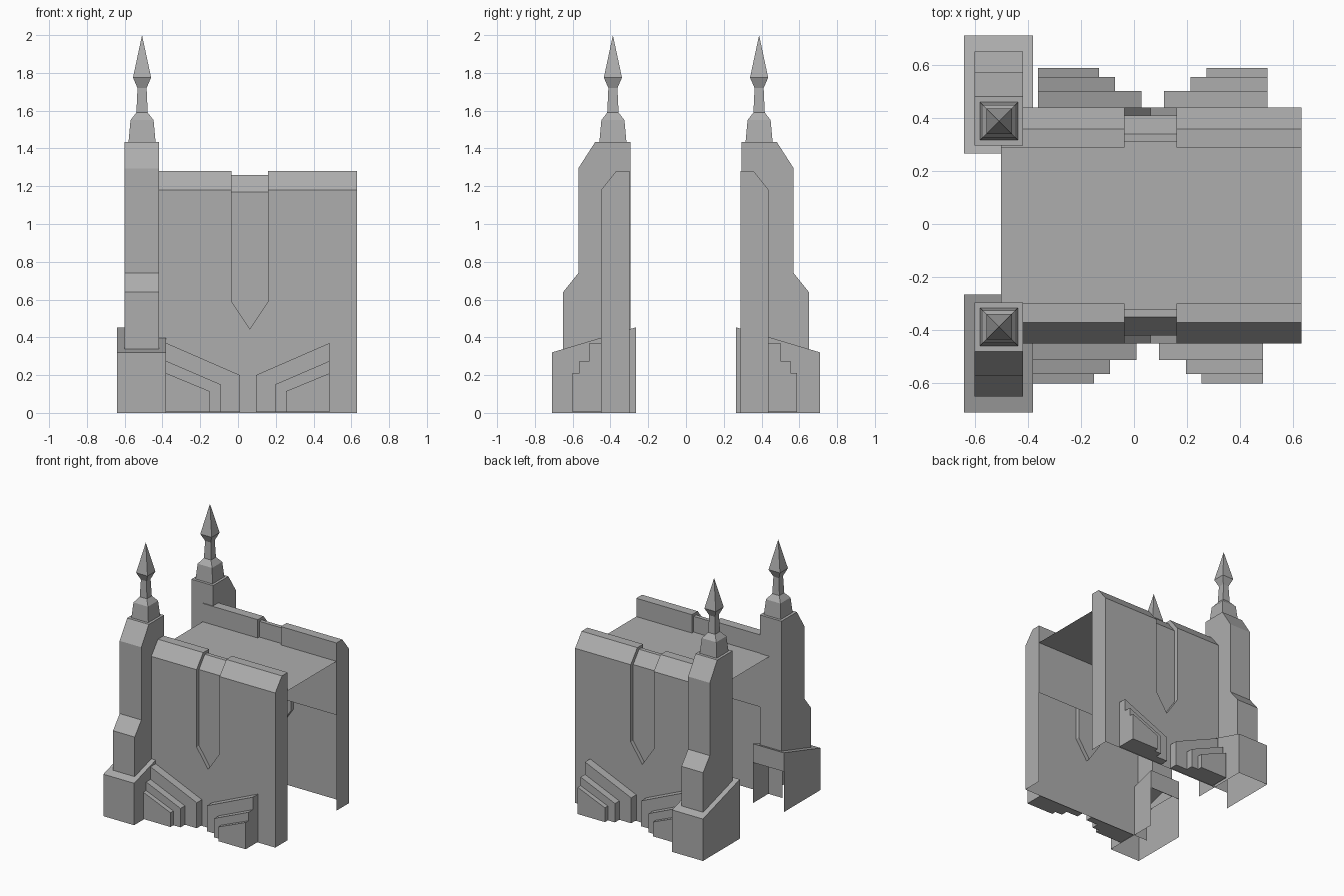
import bpy, bmesh

if "Cube" in bpy.data.objects:
    bpy.data.objects.remove(bpy.data.objects["Cube"])

# single flat colour
grey = bpy.data.materials.new("stone grey")
grey.diffuse_color = (0.42, 0.42, 0.42, 1)
grey.use_nodes = True
grey.node_tree.nodes["Principled BSDF"].inputs["Base Color"].default_value = grey.diffuse_color


def make(name, faces, side=1, dx=0.0, dy=0.0):
    """Mesh from coordinate faces laid out for the front; side=-1 mirrors to the back."""
    bm = bmesh.new()
    for f in faces:
        bm.faces.new([bm.verts.new((x + dx, y * side + dy, z)) for x, y, z in f])
    bmesh.ops.remove_doubles(bm, verts=bm.verts, dist=1e-5)
    bmesh.ops.recalc_face_normals(bm, faces=bm.faces)
    me = bpy.data.meshes.new(name)
    bm.to_mesh(me)
    bm.free()
    me.materials.append(grey)
    ob = bpy.data.objects.new(name, me)
    bpy.context.collection.objects.link(ob)
    return ob


def strip(x0, x1, profile):
    """Quads spanning x0..x1 along a (y, z) profile."""
    return [[(x0, *a), (x1, *a), (x1, *b), (x0, *b)]
            for a, b in zip(profile, profile[1:])]


def xsolid(x0, x1, profile):
    """(y, z) profile extruded along x with end caps, open from last to first point."""
    return strip(x0, x1, profile) + [[(x, *p) for p in profile] for x in (x0, x1)]


X0, X1 = -0.50, 0.63             # wall ends
S0, SM, S1 = -0.035, 0.0625, 0.16  # slot left, tip, right
ROOF = 1.14
OUT = [(-0.45, 1.18), (-0.37, 1.28), (-0.30, 1.28), (-0.30, ROOF)]
INS = [(-0.42, 1.17), (-0.35, 1.26), (-0.32, 1.26), (-0.32, ROOF)]


def wall_faces():
    slot = [(S1, 0.59), (SM, 0.445), (S0, 0.59)]
    # outer sheet with the pointed slot left open
    f = [[(x, -0.45, z) for x, z in
          [(X0, 0), (X1, 0), (X1, 1.18), (S1, 1.18)] + slot + [(S0, 1.18), (X0, 1.18)]]]
    # bevelled crest each side of the slot
    f += strip(X0, S0, OUT[:3]) + strip(S1, X1, OUT[:3])
    # inner sheet stops part way down
    f.append([(x, -0.30, z) for x, z in
              [(X0, 0.73), (X1, 0.73), (X1, 1.28), (S1, 1.28), (S1, ROOF),
               (S0, ROOF), (S0, 1.28), (X0, 1.28)]])
    # recessed slot panel, crest and side walls
    f.append([(x, -0.42, z) for x, z in slot + [(S0, 1.17), (S1, 1.17)]])
    f += strip(S0, S1, INS)
    f += strip(S0, S1, [INS[3], OUT[3]])
    for s in (S0, S1):
        o = [(-0.45, 0.59)] + OUT
        i = [(-0.42, 0.59)] + INS
        for k in range(4):
            f.append([(s, *o[k]), (s, *o[k + 1]), (s, *i[k + 1]), (s, *i[k])])
    for (xa, za), (xb, zb) in zip(slot, slot[1:]):
        f.append([(xa, -0.45, za), (xb, -0.45, zb), (xb, -0.42, zb), (xa, -0.42, za)])
    # end cap
    f.append([(X1, *p) for p in [(-0.45, 0)] + OUT[:3] + [(-0.30, 0)]])
    return f


def base_faces():
    p = [(-0.71, 0), (-0.71, 0.32), (-0.265, 0.453), (-0.265, 0.31)]
    x0, x1 = -0.64, -0.38
    f = strip(x0, x1, p)
    f += [[(x, *q) for q in p + [(-0.265, 0)]] for x in (x0, x1)]
    return f


def spire_faces(cx, cy):
    levels = [(0.072, 1.43), (0.061, 1.55), (0.03, 1.59), (0.024, 1.72), (0.048, 1.775)]
    ring = lambda h, z: [(cx + a * h, cy + b * h, z)
                         for a, b in ((-1, -1), (1, -1), (1, 1), (-1, 1))]
    rings = [ring(*l) for l in levels]
    f = []
    for lo, hi in zip(rings, rings[1:]):
        f += [[lo[k], lo[(k + 1) % 4], hi[(k + 1) % 4], hi[k]] for k in range(4)]
    top = rings[-1]
    f += [[top[k], top[(k + 1) % 4], (cx, cy, 2.0)] for k in range(4)]
    return f


def step_faces(tall_x, low_x, tall_z, low_z, y):
    """Slanted-top slab standing out from the wall."""
    o = [(tall_x, 0.006), (low_x, 0.006), (low_x, low_z), (tall_x, tall_z)]
    f = [[(x, y, z) for x, z in o]]
    for k in range(4):
        (xa, za), (xb, zb) = o[k], o[(k + 1) % 4]
        f.append([(xa, y, za), (xb, y, zb), (xb, -0.45, zb), (xa, -0.45, za)])
    return f


STEPS = [(0.01, 0.37, 0.20, -0.512), (-0.09, 0.275, 0.15, -0.565), (-0.15, 0.21, 0.115, -0.60)]
TOWER = [(-0.65, 0.33), (-0.65, 0.64), (-0.57, 0.74), (-0.57, 1.295),
         (-0.48, 1.435), (-0.295, 1.435), (-0.295, 0.33)]

for label, side in (("front", 1), ("back", -1)):
    shift = 0.0 if side == 1 else -0.012
    make(label + "_wall", wall_faces(), side, dy=shift)
    make(label + "_tower_base", base_faces(), side)
    make(label + "_tower", xsolid(-0.60, -0.417, TOWER), side)
    make(label + "_spire", spire_faces(-0.508, -0.387), side)
    # stepped buttresses, mirrored left and right
    sx = 0.0 if side == 1 else 0.018
    for n, (low, tz, lz, y) in enumerate(STEPS, 1):
        make(f"{label}_left_step_{n}", step_faces(-0.38, low, tz, lz, y), side, sx, shift)
        make(f"{label}_right_step_{n}", step_faces(0.485, 0.105 - low, tz, lz, y), side, sx, shift)

# flat roof sheet between the walls
roof = make("roof", [[(X0, -0.30, ROOF), (X1, -0.30, ROOF), (X1, 0.29, ROOF), (X0, 0.29, ROOF)]])
if roof.data.polygons[0].normal.z < 0:
    roof.data.flip_normals()
